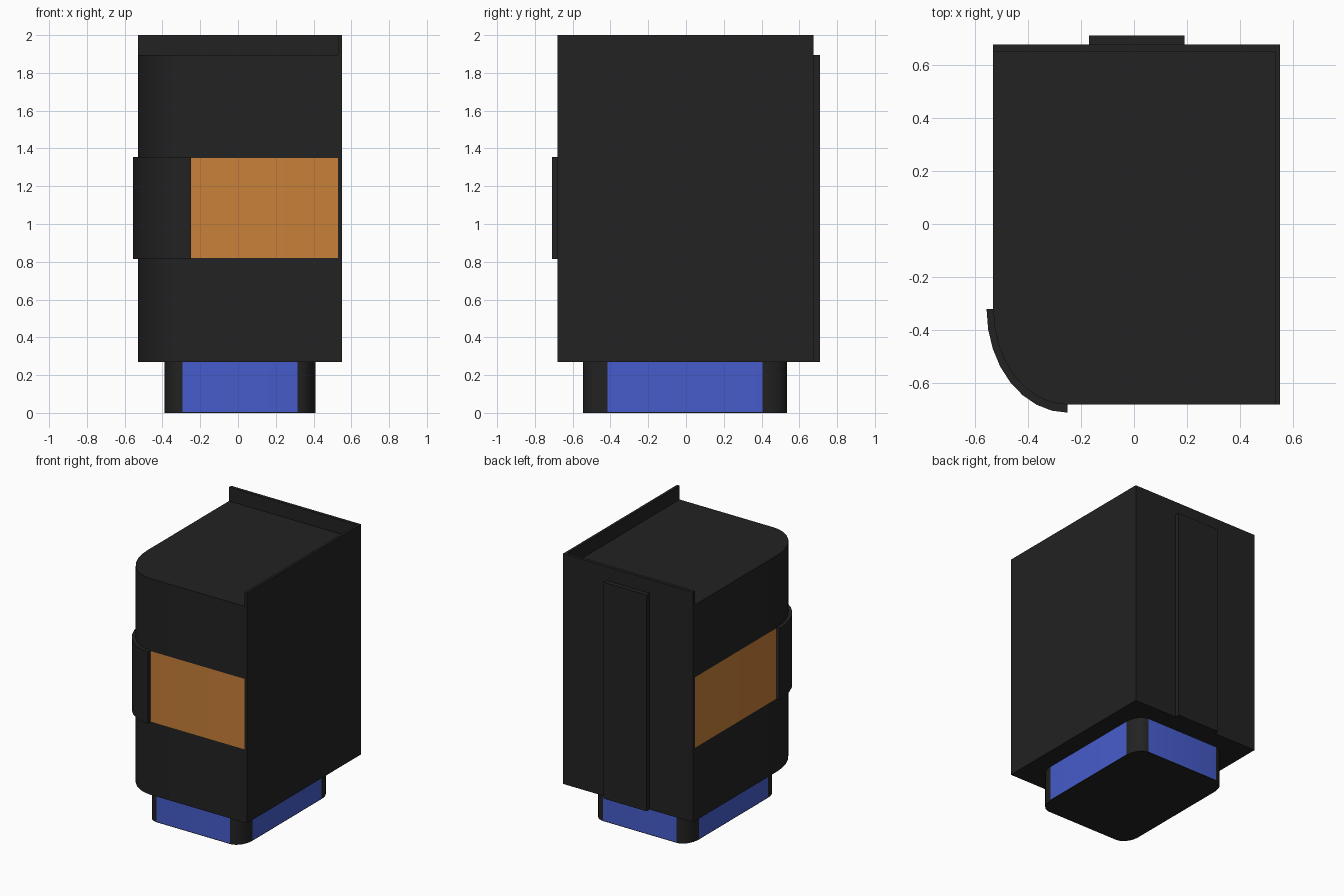
import bpy, bmesh
from math import sin, cos, pi, radians

cube = bpy.data.objects.get("Cube")
if cube:
    bpy.data.objects.remove(cube, do_unlink=True)


def material(name, rgb):
    m = bpy.data.materials.new(name)
    m.use_nodes = True
    m.diffuse_color = (*rgb, 1)
    m.node_tree.nodes["Principled BSDF"].inputs["Base Color"].default_value = (*rgb, 1)
    return m


dark = material("charcoal", (0.016, 0.016, 0.016))
orange = material("orange", (0.58, 0.216, 0.04))
blue = material("blue", (0.061, 0.107, 0.597))


def arc(cx, cy, rx, ry, start, steps=8):
    """Quarter ellipse, counter-clockwise from the start angle."""
    angles = [start + pi / 2 * i / steps for i in range(steps + 1)]
    return [(cx + rx * cos(a), cy + ry * sin(a)) for a in angles]


def prism(name, outline, levels, accent=None, accent_level=0):
    """Extrude an outline through levels; flat sides of one level take the accent."""
    bm = bmesh.new()
    rings = [[bm.verts.new((x, y, z)) for x, y in outline] for z in levels]
    n = len(outline)
    bm.faces.new(rings[0][::-1])
    bm.faces.new(rings[-1])
    for k in range(len(levels) - 1):
        low, high = rings[k], rings[k + 1]
        for i in range(n):
            j = (i + 1) % n
            face = bm.faces.new((low[i], low[j], high[j], high[i]))
            face.normal_update()
            flat = max(abs(face.normal.x), abs(face.normal.y)) > 0.9999
            if accent and k == accent_level and flat:
                face.material_index = 1
    bmesh.ops.recalc_face_normals(bm, faces=bm.faces)
    mesh = bpy.data.meshes.new(name)
    bm.to_mesh(mesh)
    bm.free()
    mesh.materials.append(dark)
    if accent:
        mesh.materials.append(accent)
    ob = bpy.data.objects.new(name, mesh)
    bpy.context.collection.objects.link(ob)
    bpy.ops.object.select_all(action="DESELECT")
    ob.select_set(True)
    bpy.context.view_layer.objects.active = ob
    bpy.ops.object.shade_smooth_by_angle(angle=radians(30))
    return ob


def box(name, x0, x1, y0, y1, z0, z1):
    return prism(name, [(x0, y0), (x1, y0), (x1, y1), (x0, y1)], [z0, z1])


# Main body with one rounded front corner and an orange middle section
CX, CY = -0.25, -0.32
body_corner = arc(CX, CY, 0.28, 0.36, pi)
prism("body", body_corner + [(0.53, -0.68), (0.53, 0.65), (-0.53, 0.65)],
      [0.27, 0.82, 1.35, 1.895], orange, 1)

# Raised band wrapped round the rounded corner
band_outer = arc(CX, CY, 0.305, 0.39, pi)
prism("corner_band", band_outer + body_corner[::-1], [0.815, 1.355])

# Tall side and back walls, and the strip on the back
box("side_wall", 0.53, 0.55, -0.68, 0.675, 0.27, 2)
box("back_wall", -0.53, 0.53, 0.65, 0.675, 0.27, 2)
box("back_strip", -0.17, 0.19, 0.675, 0.71, 0.27, 1.895)

# Rounded base with blue flat sides
RX, RY = 0.095, 0.13
base_outline = []
for i, (sx, sy) in enumerate([(1, 1), (-1, 1), (-1, -1), (1, -1)]):
    base_outline += arc(0.01 + sx * (0.4 - RX), -0.005 + sy * (0.54 - RY),
                        RX, RY, i * pi / 2)
prism("base", base_outline, [0, 0.005, 0.27], blue, 1)
